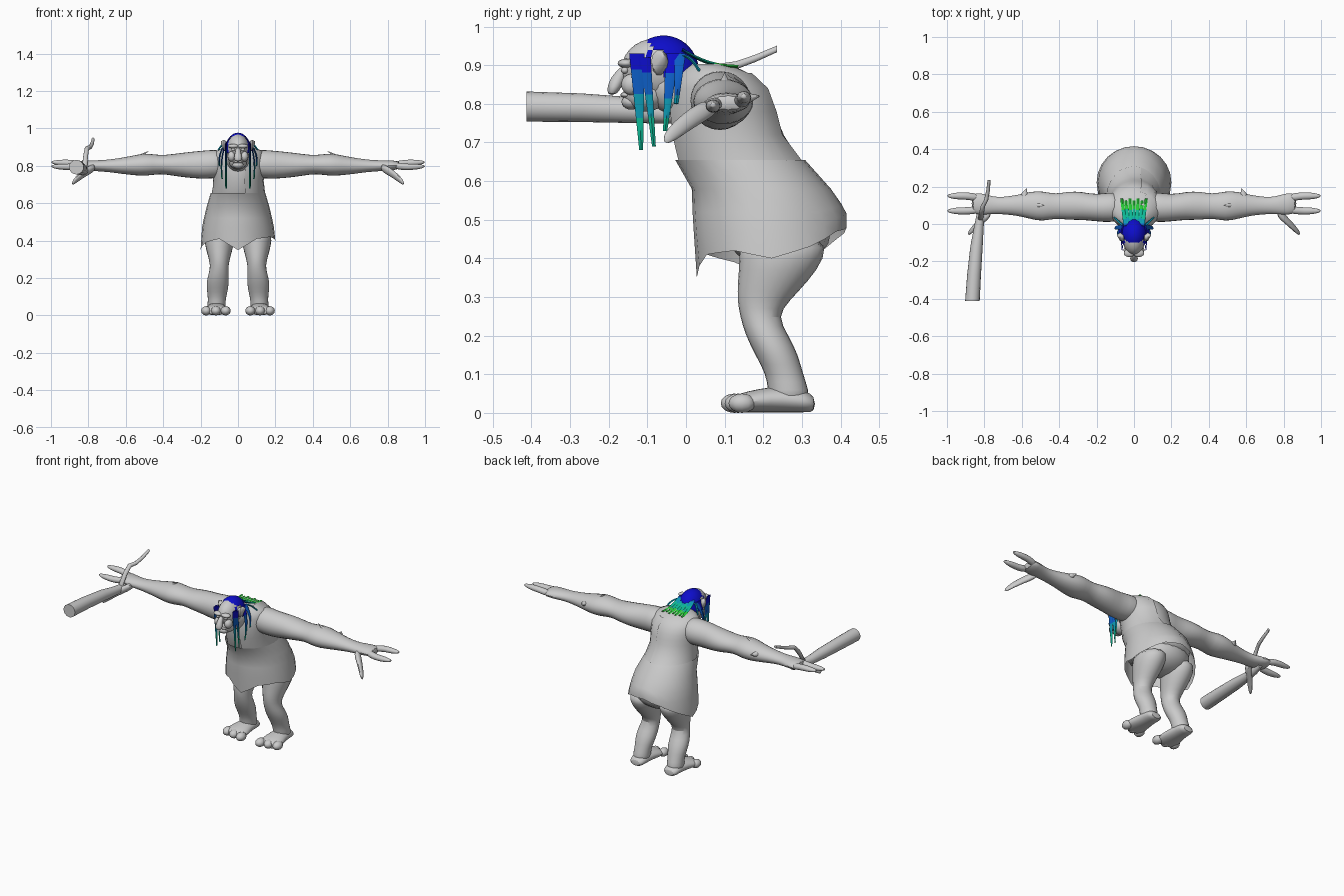
import bpy, bmesh, math
from mathutils import Vector

old = bpy.data.objects.get("Cube")
if old:
    bpy.data.objects.remove(old, do_unlink=True)


def material(name, rgb):
    m = bpy.data.materials.new(name)
    m.use_nodes = True
    m.diffuse_color = (*rgb, 1)
    m.node_tree.nodes["Principled BSDF"].inputs["Base Color"].default_value = (*rgb, 1)
    return m


GREY = material("stone_grey", (0.6, 0.6, 0.6))
HAIR = [material("deep_blue", (0.004, 0.004, 0.6)),
        material("mid_blue", (0.004, 0.11, 0.55)),
        material("teal", (0.004, 0.32, 0.45)),
        material("sea_green", (0.004, 0.48, 0.3)),
        material("bright_green", (0.02, 0.65, 0.04))]


def finish(name, bm, mats=(GREY,), subdiv=0, angle=50):
    bmesh.ops.recalc_face_normals(bm, faces=bm.faces[:])
    mesh = bpy.data.meshes.new(name)
    bm.to_mesh(mesh)
    bm.free()
    for m in mats:
        mesh.materials.append(m)
    ob = bpy.data.objects.new(name, mesh)
    bpy.context.collection.objects.link(ob)
    if subdiv:
        mod = ob.modifiers.new("smooth", "SUBSURF")
        mod.levels = mod.render_levels = subdiv
    bpy.ops.object.select_all(action="DESELECT")
    ob.select_set(True)
    bpy.context.view_layer.objects.active = ob
    bpy.ops.object.shade_smooth_by_angle(angle=math.radians(angle))
    return ob


def loft_mesh(rings, axis, sides=12, caps=True, side=1, grow=1.0):
    """Skin elliptical rings (x, y, z, half width, half height) set across an axis."""
    u, v = {"X": ((0, 1, 0), (0, 0, 1)), "Y": ((1, 0, 0), (0, 0, 1)), "Z": ((1, 0, 0), (0, 1, 0))}[axis]
    bm = bmesh.new()
    loops = []
    for x, y, z, a, b in rings:
        loop = []
        for i in range(sides):
            t = math.tau * i / sides
            p = Vector((x, y, z)) + Vector(u) * a * grow * math.cos(t) + Vector(v) * b * grow * math.sin(t)
            p.x *= side
            loop.append(bm.verts.new(p))
        loops.append(loop)
    for lo, hi in zip(loops, loops[1:]):
        for i in range(sides):
            j = (i + 1) % sides
            bm.faces.new((lo[i], lo[j], hi[j], hi[i]))
    if caps:
        bm.faces.new(loops[0])
        bm.faces.new(loops[-1])
    return bm, loops


def loft(name, rings, axis, sides=12, side=1, subdiv=1):
    return finish(name, loft_mesh(rings, axis, sides, side=side)[0], subdiv=subdiv)


def blob(name, centre, radii, side=1, seg=16):
    bm = bmesh.new()
    bmesh.ops.create_uvsphere(bm, u_segments=seg, v_segments=seg // 2 + 2, radius=1)
    bmesh.ops.scale(bm, vec=radii, verts=bm.verts)
    bmesh.ops.translate(bm, vec=(centre[0] * side, centre[1], centre[2]), verts=bm.verts)
    return finish(name, bm, angle=80)


# Torso, hunched forward
TORSO = [(0, .21, .46, .17, .18), (0, .21, .52, .175, .19), (0, .195, .58, .163, .177),
         (0, .142, .65, .14, .16), (0, .107, .72, .132, .142), (0, .097, .78, .137, .137),
         (0, .09, .84, .14, .122), (0, .075, .88, .125, .095), (0, .06, .903, .07, .05)]
loft("torso", TORSO, "Z", 24)
loft("neck", [(0, -.1, .855, .05, .06), (0, -.04, .84, .062, .075), (0, .07, .82, .085, .085)], "Y")

# Tunic skirt with a ragged hem, one height for each twelfth of the turn from +x
HEM = [.40, .43, .47, .48, .45, .40, .35, .39, .41, .35, .41, .42]
skirt = [(0, .14, .655, .146, .168), (0, .195, .58, .168, .18), (0, .21, .52, .182, .193),
         (0, .218, .47, .192, .198), (0, .222, .4, .2, .194)]
bm, loops = loft_mesh(skirt, "Z", 24, caps=False)
for i in range(24):
    hem = HEM[i // 2] if i % 2 == 0 else (HEM[i // 2] + HEM[(i // 2 + 1) % 12]) / 2
    loops[4][i].co.z = hem
    loops[3][i].co.z = max(.47, hem + .035)
    loops[2][i].co.z = max(.52, hem + .06)
finish("tunic_skirt", bm)

# Tunic strap over the left shoulder, cut from an enlarged torso shell
bm, _ = loft_mesh(TORSO[3:], "Z", 24, caps=False, grow=1.04)
bmesh.ops.delete(bm, geom=[f for f in bm.faces if f.calc_center_median().x < .045], context="FACES")
finish("tunic_strap", bm)

# Hips
blob("hips", (0, .24, .47), (.165, .135, .1))

for s, tag in ((1, "left"), (-1, "right")):
    # Leg and foot
    loft(tag + "_leg", [(.095, .25, .46, .085, .12), (.1, .25, .4, .085, .115), (.1, .225, .34, .07, .095),
                        (.1, .2, .29, .055, .07), (.1, .188, .25, .05, .05), (.107, .21, .2, .06, .058),
                        (.11, .235, .15, .062, .058), (.112, .255, .1, .05, .05),
                        (.115, .265, .06, .05, .055), (.115, .268, .02, .05, .055)], "Z", side=s)
    loft(tag + "_foot", [(.115, .335, .022, .035, .02), (.115, .31, .03, .05, .03), (.115, .25, .036, .052, .036),
                         (.118, .19, .032, .066, .032), (.12, .14, .026, .074, .026),
                         (.12, .12, .022, .06, .02)], "Y", side=s)
    for n, x in enumerate((.066, .118, .17)):
        blob(f"{tag}_toe_{n + 1}", (x, .125 + .01 * n, .025), (.027, .035, .025), s, 12)

    # Arm with forearm swell and narrow wrist
    loft(tag + "_arm", [(.06, .09, .81, .075, .075), (.13, .09, .81, .085, .08), (.2, .085, .805, .074, .078),
                        (.28, .098, .805, .078, .07), (.35, .098, .805, .08, .06), (.42, .095, .807, .066, .05),
                        (.49, .095, .807, .085, .065), (.55, .1, .803, .077, .056), (.62, .1, .8, .058, .045),
                        (.7, .098, .8, .047, .033), (.76, .1, .8, .048, .03), (.82, .108, .803, .062, .028),
                        (.87, .11, .803, .058, .022)], "X", side=s)
    # Bony spikes on the forearm
    loft(tag + "_elbow_spike", [(.53, .1, .84, .025, .02), (.51, .1, .862, .012, .01), (.48, .1, .878, .002, .002)],
         "Z", 8, s, 0)
    loft(tag + "_forearm_spike", [(.58, .13, .81, .03, .025), (.585, .165, .815, .015, .012),
                                  (.575, .19, .82, .002, .002)], "Y", 8, s, 0)
    # Fingers and thumb
    for n, (y, z) in enumerate(((.15, .817), (.07, .795))):
        loft(f"{tag}_finger_{n + 1}", [(.83, y * .8 + .02, .803, .024, .022), (.89, y, z - .002, .02, .018),
                                       (.93, y, z, .021, .018), (.97, y, z, .016, .014),
                                       (1.0, y, z + .003, .007, .006)], "X", 10, s)
    loft(tag + "_thumb", [(.76, .07, .795, .032, .025), (.81, .025, .77, .026, .025), (.85, -.015, .74, .023, .022),
                          (.875, -.04, .718, .018, .018), (.888, -.052, .705, .008, .01)], "X", 10, s)

    # Ears, brows and cheeks
    loft(tag + "_ear", [(.055, -.07, .9, .018, .028), (.075, -.068, .91, .022, .03), (.09, -.06, .925, .004, .008)],
         "X", 10, s, 0)
    blob(tag + "_brow", (.025, -.155, .905), (.03, .022, .012), s, 12)
    blob(tag + "_eye", (.026, -.158, .887), (.011, .01, .009), s, 10)
    blob(tag + "_cheek", (.034, -.14, .85), (.022, .028, .028), s, 12)

# Head, jaw, nose and lips
blob("skull", (0, -.075, .89), (.06, .092, .08), seg=24)
blob("jaw", (0, -.105, .825), (.05, .058, .045))
blob("chin", (0, -.142, .805), (.03, .025, .02))
blob("lower_lip", (0, -.155, .823), (.03, .015, .008), seg=12)
loft("nose", [(0, -.155, .9, .012, .012), (0, -.175, .87, .015, .02), (0, -.185, .845, .024, .02),
              (0, -.192, .822, .018, .012)], "Z")

# Hair cap, open over the face
bm = bmesh.new()
bmesh.ops.create_uvsphere(bm, u_segments=32, v_segments=24, radius=1)
bmesh.ops.scale(bm, vec=(.07, .092, .096), verts=bm.verts)
bmesh.ops.translate(bm, vec=(0, -.058, .881), verts=bm.verts)
open_faces = []
for f in bm.faces:
    c = f.calc_center_median()
    on_face = c.y < -.09 and abs(c.x) < .05 and c.z < .955
    ear_gap = -.09 < c.y < -.055 and c.z < .935
    if c.z < .865 or on_face or ear_gap:
        open_faces.append(f)
bmesh.ops.delete(bm, geom=open_faces, context="FACES")
finish("hair_cap", bm, HAIR[:1])


def lock(name, start, end, width, rule, bend=(0, 0, 0), taper=.5, thick=.004):
    """A flat tapering lock; rule gives the colour for each face centre."""
    a, b, k = Vector(start), Vector(end), Vector(bend)
    d = (b - a).normalized()
    wide = Vector((0, 1, 0)) if abs(d.z) > abs(d.y) else Vector((1, 0, 0))
    normal = d.cross(wide).normalized() * thick
    bm = bmesh.new()
    loops = []
    for i in range(13):
        t = i / 12
        p = a.lerp(b, t) + k * math.sin(math.pi * t)
        w = wide * width * (1 - t * (1 - taper))
        loops.append([bm.verts.new(q) for q in (p - w, p + normal, p + w, p - normal)])
    for lo, hi in zip(loops, loops[1:]):
        for i in range(4):
            f = bm.faces.new((lo[i], lo[i - 1], hi[i - 1], hi[i]))
            f.material_index = rule(f.calc_center_median())
    bm.faces.new(loops[0])
    tip = bm.faces.new(loops[-1])
    tip.material_index = rule(tip.calc_center_median())
    finish(name, bm, HAIR)


def by_height(c):
    return 0 if c.z > .88 else 1 if c.z > .82 else 2 if c.z > .765 else 3 if c.z > .69 else 4


def by_depth(c):
    return 1 if c.y < .0 else 2 if c.y < .03 else 3 if c.y < .075 else 4


# Hanging side locks and swept back locks
for s, tag in ((1, "left"), (-1, "right")):
    lock(tag + "_lock_1", (.064 * s, -.127, .93), (.064 * s, -.116, .68), .02, by_height, taper=.25)
    lock(tag + "_lock_2", (.066 * s, -.105, .92), (.066 * s, -.083, .69), .014, by_height, taper=.35)
    lock(tag + "_lock_3", (.064 * s, -.035, .93), (.085 * s, -.054, .73), .018, by_height, (.012 * s, 0, 0), .3)
    lock(tag + "_lock_4", (.06 * s, -.015, .93), (.1 * s, -.025, .8), .014, lambda c: max(1, by_height(c)),
         (.015 * s, 0, 0), .4)
    lock(tag + "_lock_5", (.055 * s, -.01, .925), (.105 * s, .035, .885), .01, lambda c: 2, (0, 0, .01))
for n in range(7):
    x = (n - 3) / 3
    lock(f"back_lock_{n + 1}", (.045 * x, -.01, .94), (.066 * x, .135 - .01 * (n % 2), .897), .011, by_depth,
         (0, 0, -.012), .7)

# Wooden club with a forked root, held in the right hand
loft("club", [(-.864, -.413, .793, .039, .039), (-.855, -.27, .79, .037, .037), (-.842, -.12, .783, .033, .033),
              (-.83, -.02, .775, .026, .026), (-.818, .07, .775, .02, .022), (-.81, .12, .78, .014, .016)],
     "Y", 16, subdiv=0)
loft("club_branch", [(-.822, .02, .78, .014, .016), (-.815, .06, .85, .013, .02), (-.808, .095, .893, .012, .013),
                     (-.79, .13, .9, .011, .011), (-.78, .18, .918, .01, .01), (-.775, .235, .942, .008, .009)],
     "Y", 10, subdiv=0)
